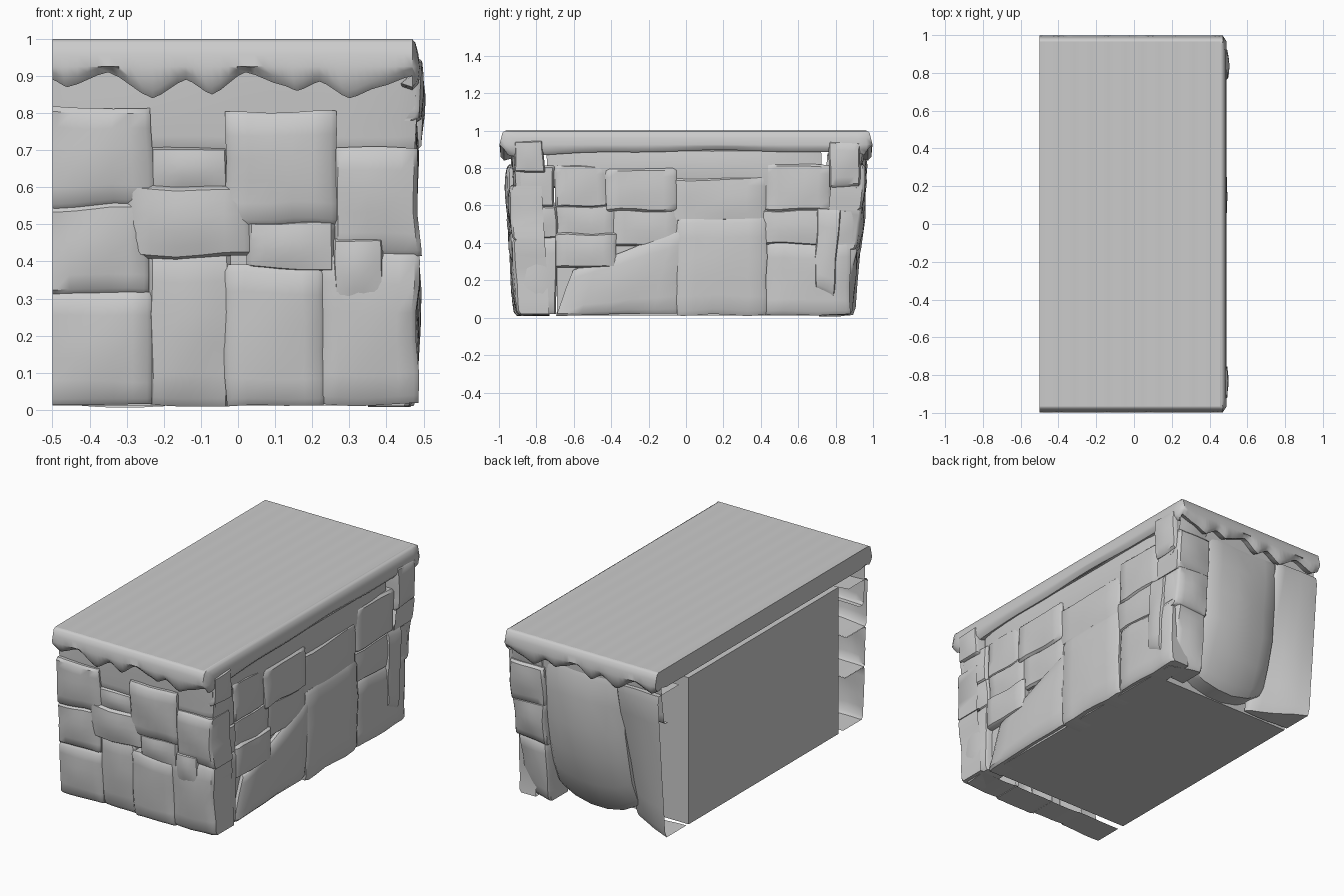
import bpy, bmesh, math
from mathutils import Vector, noise

if "Cube" in bpy.data.objects:
    bpy.data.objects.remove(bpy.data.objects["Cube"])

stone_mat = bpy.data.materials.new("stone grey")
stone_mat.use_nodes = True
GREY = (0.6, 0.6, 0.6, 1)
stone_mat.diffuse_color = GREY
stone_mat.node_tree.nodes["Principled BSDF"].inputs["Base Color"].default_value = GREY
CUT = -0.5          # flat open side


def finish(bm, name, angle=40):
    bmesh.ops.recalc_face_normals(bm, faces=bm.faces)
    mesh = bpy.data.meshes.new(name)
    bm.to_mesh(mesh)
    bm.free()
    mesh.materials.append(stone_mat)
    ob = bpy.data.objects.new(name, mesh)
    bpy.context.collection.objects.link(ob)
    bpy.ops.object.select_all(action='DESELECT')
    ob.select_set(True)
    bpy.context.view_layer.objects.active = ob
    bpy.ops.object.shade_smooth_by_angle(angle=math.radians(angle))
    return ob


# Wall frames: (across, up, outward) -> position; front and back lean outward
def front(u, v, d):
    return Vector((u, -(0.9 + 0.06 * v + d), v))


def back(u, v, d):
    return Vector((u, 0.89 + 0.075 * v + d, v))


def right(u, v, d):
    return Vector((0.47 + d, u, v))


def stone(name, wall, box, out=0.0, bulge=0.015, depth=0.17, quad=None, rounding=0.0, lean=0.0):
    """Pillowed stone face with a skirt running back to the core."""
    u0, u1, v0, v1 = box
    c = [Vector(p) for p in (quad or ((u0, v0), (u1, v0), (u1, v1), (u0, v1)))]
    steps = [0, 0.05, 0.2, 0.4, 0.6, 0.8, 0.95, 1]
    n = len(steps)
    bm = bmesh.new()
    grid = []
    for t in steps:
        row = []
        for s in steps:
            p = c[0].lerp(c[1], s).lerp(c[3].lerp(c[2], s), t)
            wob = noise.noise_vector(Vector((p.x * 6, p.y * 6, len(name) + out * 50)))
            u, v = p.x + wob.x * 0.012, max(0.006, p.y + wob.y * 0.012)
            v += rounding * abs(2 * s - 1) ** 3 * (1 - t) ** 2
            d = out + bulge * math.sin(math.pi * s) * math.sin(math.pi * t) + wob.z * 0.008
            at_cut = wall is not right and p.x <= CUT + 0.001
            if t in (0, 1):
                d -= 0.012
            if s in (0, 1) and not at_cut:
                d -= 0.012
            d -= rounding * (1 - t) ** 4 + lean * s * (1 - t)
            row.append((CUT if at_cut else u, v, d))
        grid.append(row)
    vs = [[bm.verts.new(wall(*q)) for q in row] for row in grid]
    for i in range(n - 1):
        for j in range(n - 1):
            bm.faces.new((vs[i][j], vs[i][j + 1], vs[i + 1][j + 1], vs[i + 1][j]))
    rim = ([(0, j) for j in range(n)] + [(i, n - 1) for i in range(1, n)]
           + [(n - 1, j) for j in range(n - 2, -1, -1)] + [(i, 0) for i in range(n - 2, 0, -1)])
    inner = [bm.verts.new(wall(grid[i][j][0], grid[i][j][1], -depth)) for i, j in rim]
    for k, (i, j) in enumerate(rim):
        m = (k + 1) % len(rim)
        face = (vs[i][j], vs[rim[m][0]][rim[m][1]], inner[m], inner[k])
        if any(v.co.x > CUT + 0.001 for v in face):      # cut side stays open
            bm.faces.new(face)
    return finish(bm, name)


# Plain core behind the stones
bm = bmesh.new()
bmesh.ops.create_cube(bm, size=1)
for v in bm.verts:
    v.co = (CUT if v.co.x < 0 else 0.44, -0.69 if v.co.y < 0 else 0.69, 0.012 if v.co.z < 0 else 0.865)
finish(bm, "core")

# Front wall: across, up, outward offset
front_stones = [
    ((-0.5, -0.23, 0.015, 0.317), 0.01), ((-0.5, -0.24, 0.313, 0.555), 0.01),
    ((-0.5, -0.23, 0.55, 0.815), 0.01), ((-0.24, -0.02, 0.015, 0.43), 0.0),
    ((-0.3, 0.03, 0.41, 0.605), 0.012), ((-0.24, -0.02, 0.59, 0.705), -0.01),
    ((-0.035, 0.23, 0.01, 0.385), 0.014), ((0.02, 0.26, 0.375, 0.505), 0.008),
    ((-0.035, 0.265, 0.495, 0.805), 0.014), ((0.22, 0.485, 0.012, 0.425), 0.006),
    ((0.26, 0.49, 0.415, 0.705), 0.003), ((0.26, 0.39, 0.29, 0.46), 0.012),
]
for k, (box, out) in enumerate(front_stones):
    stone(f"front_stone_{k + 1}", front, box, out)

# Thin recessed wall under the lid, front and back
for label, wall in (("front", front), ("back", back)):
    stone(f"{label}_top_wall", wall, (-0.5, 0.48, 0.68, 0.95), -0.022, bulge=0.005, depth=0.06)

# Right wall
right_stones = [
    ((-0.885, -0.69, 0.015, 0.43), 0.005), ((-0.91, -0.69, 0.425, 0.6), 0.0),
    ((-0.915, -0.7, 0.595, 0.82), 0.0), ((-0.92, -0.76, 0.78, 0.945), 0.022),
    ((-0.7, -0.37, 0.27, 0.45), 0.01), ((-0.7, -0.37, 0.44, 0.6), -0.006),
    ((-0.7, -0.42, 0.59, 0.82), -0.006), ((-0.43, -0.05, 0.57, 0.8), 0.01),
    ((-0.4, -0.03, 0.38, 0.58), -0.005), ((-0.05, 0.43, 0.015, 0.53), 0.012),
    ((-0.09, 0.43, 0.51, 0.75), 0.0), ((0.43, 0.88, 0.015, 0.4), 0.0),
    ((0.4, 0.91, 0.39, 0.58), -0.004), ((0.43, 0.78, 0.57, 0.82), 0.0),
    ((0.76, 0.93, 0.7, 0.945), 0.022),
]
for k, (box, out) in enumerate(right_stones):
    stone(f"right_stone_{k + 1}", right, box, out, bulge=0.01, depth=0.12)
stone("right_slanted_stone", right, (0, 0, 0, 0), 0.002, depth=0.1,
      quad=((-0.7, 0.015), (-0.04, 0.02), (0.06, 0.51), (-0.6, 0.25)))
stone("right_leaning_stone", right, (0, 0, 0, 0), 0.012, bulge=0.008, depth=0.1,
      quad=((0.69, 0.16), (0.79, 0.11), (0.83, 0.57), (0.7, 0.58)))
stone("right_top_course", right, (0, 0, 0, 0), -0.015, depth=0.1,
      quad=((-0.74, 0.7), (0.72, 0.7), (0.72, 0.9), (-0.74, 0.9)))

# Back wall: stacked corner, round-bottomed middle stone, end pillar
for k, (u0, u1, z0, z1, out, lean) in enumerate([
        (0.25, 0.44, 0.015, 0.37, 0.0, 0.06), (0.25, 0.465, 0.36, 0.6, 0.01, 0.02),
        (0.25, 0.47, 0.58, 0.82, 0.008, 0.0), (0.26, 0.475, 0.78, 0.94, -0.015, 0.0)]):
    stone(f"back_corner_stone_{k + 1}", back, (u0, u1, z0, z1), out, lean=lean)
stone("back_middle_stone", back, (-0.25, 0.26, 0.02, 0.87), -0.012, bulge=0.045, depth=0.2, rounding=0.08)
stone("back_end_pillar", back, (0, 0, 0, 0), 0.015, depth=0.18, lean=0.16,
      quad=((-0.5, 0.01), (-0.2, 0.01), (-0.22, 0.86), (-0.5, 0.86)))

# Lid: a drooping rim swept round three sides, drips eased between key points
keys = [(-0.5, 0.89), (-0.46, 0.87), (-0.35, 0.91), (-0.23, 0.84), (-0.14, 0.89), (-0.07, 0.85),
        (0.02, 0.91), (0.12, 0.875), (0.16, 0.86), (0.22, 0.885), (0.3, 0.84), (0.38, 0.87), (0.47, 0.9)]
droop = []
for (x0, z0), (x1, z1) in zip(keys, keys[1:]):
    for f in (0, 0.25, 0.5, 0.75):
        ease = (f + 0.5 - 0.5 * math.cos(math.pi * f)) / 2
        droop.append((x0 + (x1 - x0) * f, z0 + (z1 - z0) * ease))
droop.append(keys[-1])
path = [(Vector((x, -0.985, 0)), Vector((0, -1, 0)), z) for x, z in droop]
path.append((Vector((0.48, -0.96, 0)), Vector((0.8, -0.6, 0)), 0.87))
for k in range(21):
    y = -0.92 + 1.84 * k / 20
    low = 0.868 + 0.025 * math.cos(1.5 * (y - 0.2)) + 0.004 * math.sin(9 * y)
    path.append((Vector((0.482, y, 0)), Vector((1, 0, 0)), low))
path.append((Vector((0.48, 0.96, 0)), Vector((0.8, 0.6, 0)), 0.87))
path += [(Vector((x, 0.985, 0)), Vector((0, 1, 0)), z) for x, z in reversed(droop)]
bm = bmesh.new()
rings = []
for p, nrm, low in path:
    profile = [(-0.018, 0.999), (-0.004, 0.99), (0.004, 0.96), (0.012, 0.925),
               (0.006, low + 0.02), (-0.012, low), (-0.05, low + 0.01), (-0.09, 0.89)]
    ring = []
    for off, z in profile:
        q = p + nrm * off
        ring.append(bm.verts.new((max(CUT, min(q.x, 0.49)), q.y, z)))
    rings.append(ring)
for a, b in zip(rings, rings[1:]):
    for i in range(len(a) - 1):
        bm.faces.new((a[i], b[i], b[i + 1], a[i + 1]))
bm.faces.new([r[0] for r in rings])
bm.faces.new([r[-1] for r in rings])
bm.faces.new(rings[0] + rings[-1][::-1])
finish(bm, "lid", 50)

# Faint ripples along the lid top
bm = bmesh.new()
cols = [CUT + 0.955 * k / 100 for k in range(101)]
ends = [[bm.verts.new((x, y, 0.9998 + 0.0007 * math.sin(x * 70)))
         for x in cols] for y in (-0.965, 0.965)]
for k in range(100):
    bm.faces.new((ends[0][k], ends[0][k + 1], ends[1][k + 1], ends[1][k]))
finish(bm, "lid_top_ripples")
